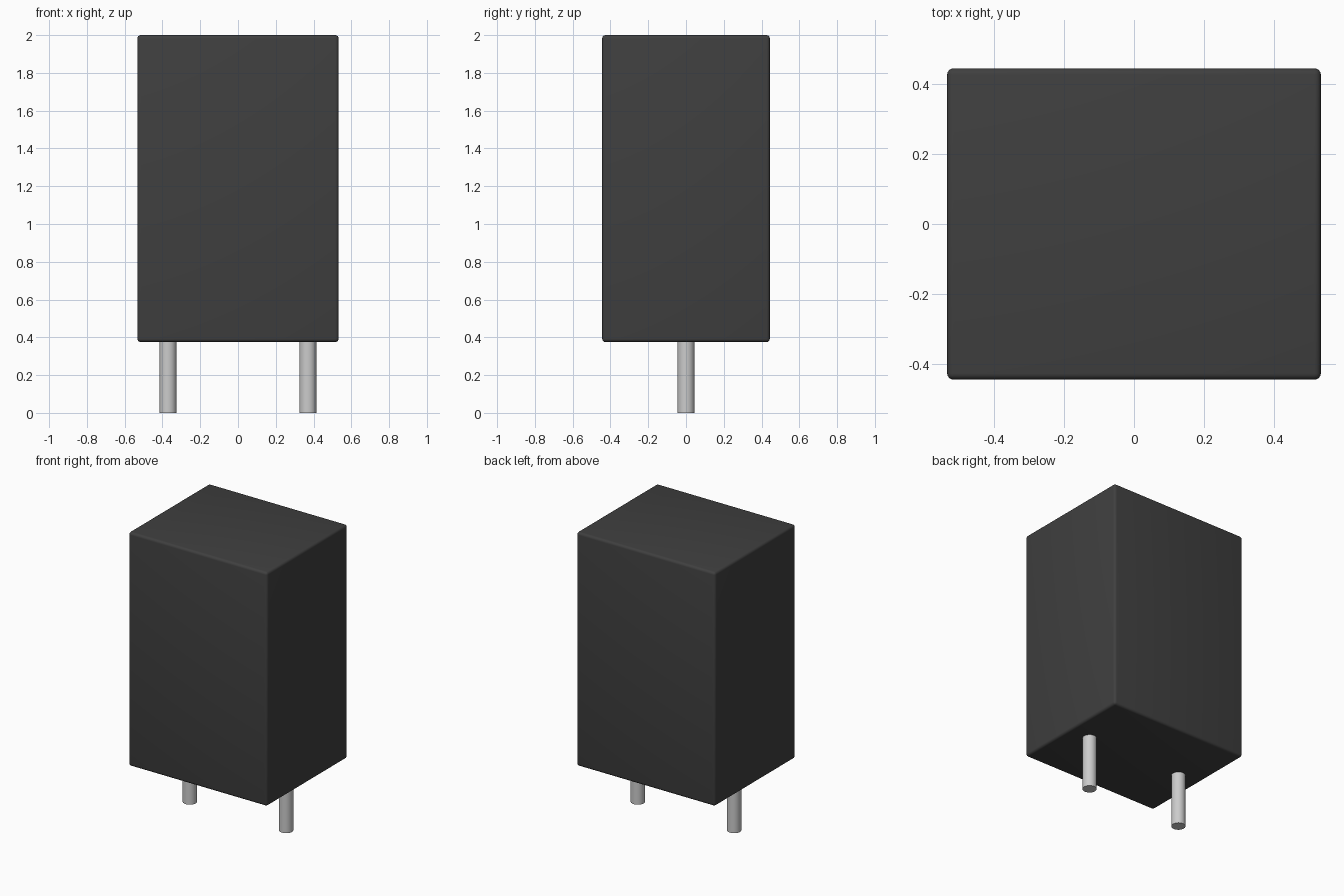
import bpy

if "Cube" in bpy.data.objects:
    bpy.data.objects.remove(bpy.data.objects["Cube"])

# Dark plastic for the housing
dark = bpy.data.materials.new("dark_plastic")
dark.diffuse_color = (0.05, 0.05, 0.05, 1)
dark.use_nodes = True
dark.node_tree.nodes["Principled BSDF"].inputs["Base Color"].default_value = dark.diffuse_color

# Housing: rounded-edge box
BOTTOM, TOP = 0.375, 2.0
bpy.ops.mesh.primitive_cube_add(size=1, location=(0, 0, (BOTTOM + TOP) / 2))
body = bpy.context.object
body.name = "housing"
body.scale = (1.066, 0.888, TOP - BOTTOM)
bpy.ops.object.transform_apply(location=False, rotation=False, scale=True)
body.data.materials.append(dark)
bevel = body.modifiers.new("rounded_edges", 'BEVEL')
bevel.width = 0.018
bevel.segments = 4
bpy.ops.object.modifier_apply(modifier=bevel.name)
bpy.ops.object.shade_smooth_by_angle()

# Two round pins, seated just inside the housing floor
PIN_LENGTH = BOTTOM + 0.005
for side, x in (("left", -0.37), ("right", 0.37)):
    bpy.ops.mesh.primitive_cylinder_add(vertices=48, radius=0.045, depth=PIN_LENGTH,
                                        location=(x, 0, PIN_LENGTH / 2))
    bpy.context.object.name = side + "_pin"
    bpy.ops.object.shade_smooth_by_angle()
